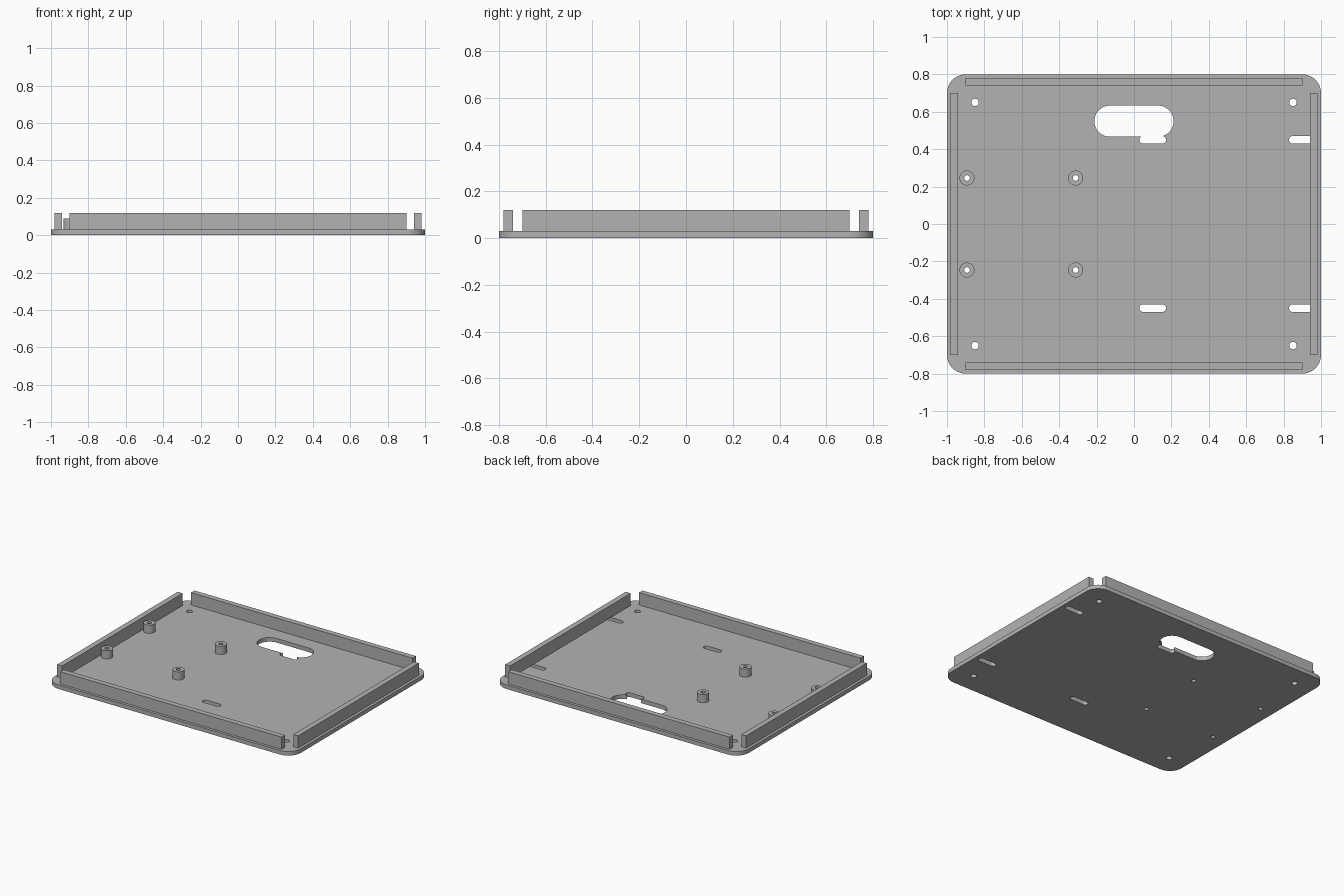
import bpy, bmesh
from math import sin, cos, pi, radians

cube = bpy.data.objects.get("Cube")
if cube:
    bpy.data.objects.remove(cube, do_unlink=True)

BASE, WALL_TOP, POST_TOP = 0.03, 0.12, 0.09

grey = bpy.data.materials.new("mid grey")
grey.use_nodes = True
grey.diffuse_color = (0.45, 0.45, 0.45, 1)
grey.node_tree.nodes["Principled BSDF"].inputs["Base Color"].default_value = grey.diffuse_color


def prism(name, x, y, w, d, r, z0, z1, steps=10):
    """Upright prism with a rounded-rectangle outline (r = 0 gives a box)."""
    bm = bmesh.new()
    ring = []
    for k, (sx, sy) in enumerate(((1, 1), (-1, 1), (-1, -1), (1, -1))):
        cx, cy = x + sx * (w / 2 - r), y + sy * (d / 2 - r)
        for i in range(steps + 1 if r else 1):
            a = (k + i / steps) * pi / 2
            ring.append(bm.verts.new((cx + r * cos(a), cy + r * sin(a), z0)))
    bmesh.ops.remove_doubles(bm, verts=ring, dist=1e-5)
    bottom = bm.faces.new([v for v in ring if v.is_valid])
    top = bmesh.ops.extrude_face_region(bm, geom=[bottom], use_keep_orig=True)["geom"]
    bmesh.ops.translate(bm, vec=(0, 0, z1 - z0),
                        verts=[g for g in top if isinstance(g, bmesh.types.BMVert)])
    bmesh.ops.recalc_face_normals(bm, faces=bm.faces)
    mesh = bpy.data.meshes.new(name)
    bm.to_mesh(mesh)
    bm.free()
    mesh.materials.append(grey)
    obj = bpy.data.objects.new(name, mesh)
    bpy.context.collection.objects.link(obj)
    return obj


def cut(obj, x, y, w, d):
    """Cut a round-ended opening straight through an object."""
    cutter = prism("cutter", x, y, w, d, min(w, d) / 2, -0.1, 0.3)
    cutter.hide_render = True
    mod = obj.modifiers.new("opening", "BOOLEAN")
    mod.operation, mod.solver, mod.object = "DIFFERENCE", "EXACT", cutter
    bpy.context.view_layer.update()
    result = bpy.data.meshes.new_from_object(
        obj.evaluated_get(bpy.context.evaluated_depsgraph_get()))
    obj.modifiers.clear()
    obj.data = result
    bpy.data.objects.remove(cutter, do_unlink=True)


# Base plate with rounded corners
plate = prism("base_plate", 0, 0, 2, 1.6, 0.1, 0, BASE)
rounded = [plate]

# Large cable opening, strap slots and corner screw holes
cut(plate, 0, 0.55, 0.424, 0.166)
for side in (-1, 1):
    for x in (0.1, 0.9):
        cut(plate, x, side * 0.45, 0.143, 0.04)
    for x in (-0.85, 0.85):
        cut(plate, x, side * 0.65, 0.04, 0.04)

# Hollow mounting posts, bored through the plate
for row, side in (("front", -1), ("back", 1)):
    for col, x in (("right", -0.893), ("inner", -0.312)):
        y = side * 0.246
        post = prism(f"{row}_{col}_post", x, y, 0.08, 0.08, 0.04, BASE, POST_TOP)
        for part in (post, plate):
            cut(part, x, y, 0.03, 0.03)
        rounded.append(post)

# Four separate rim walls, open at the corners
for name, side in (("front", -1), ("back", 1)):
    prism(name + "_wall", 0, side * 0.76, 1.8, 0.04, 0, BASE, WALL_TOP)
for name, side in (("right", -1), ("left", 1)):
    prism(name + "_wall", side * 0.96, 0, 0.04, 1.4, 0, BASE, WALL_TOP)

# Smooth the curved sides while keeping the rims crisp
for obj in bpy.context.view_layer.objects:
    obj.select_set(obj in rounded)
bpy.context.view_layer.objects.active = plate
bpy.ops.object.shade_smooth_by_angle(angle=radians(30))
